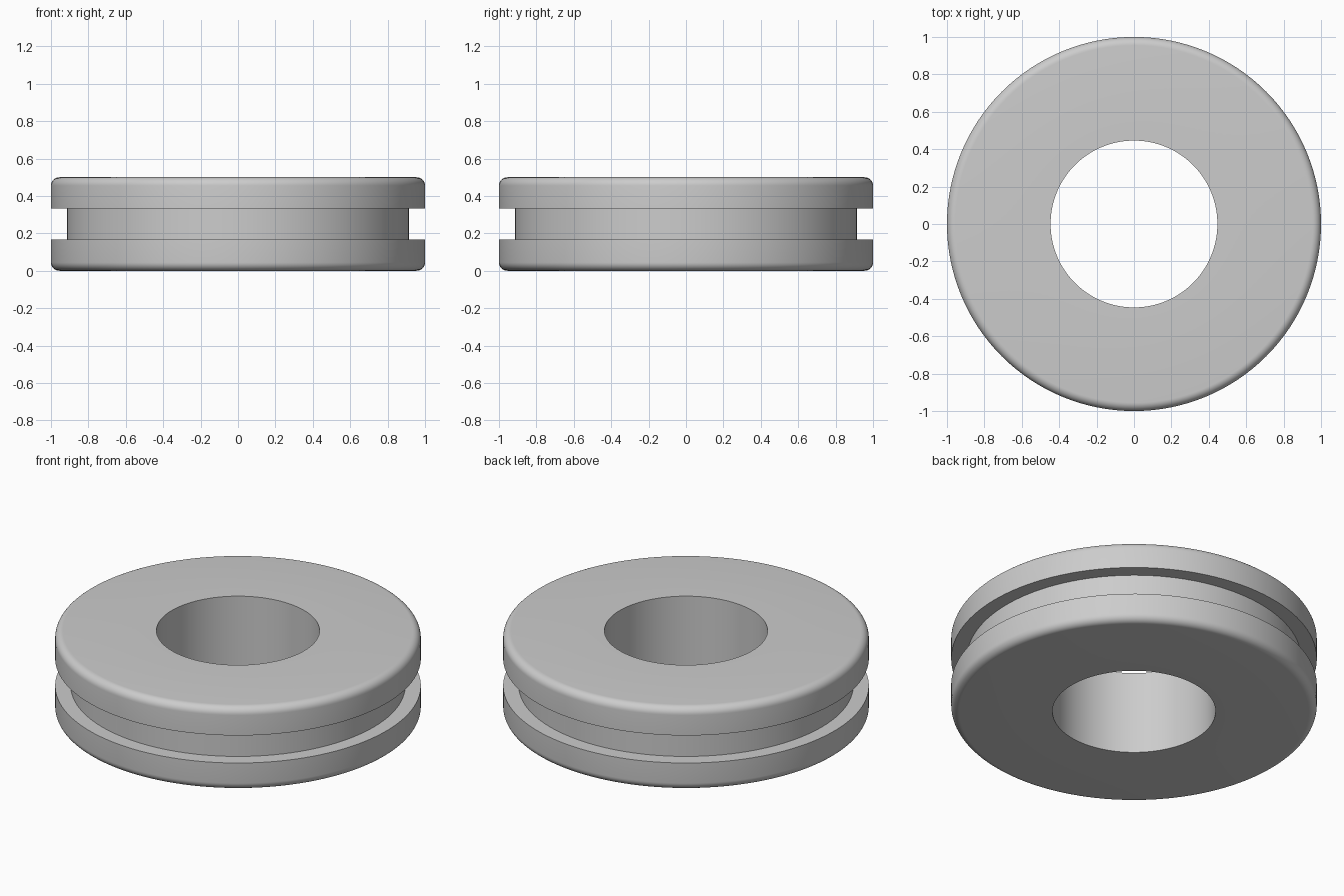
import bpy, bmesh, math

cube = bpy.data.objects.get("Cube")
if cube:
    bpy.data.objects.remove(cube, do_unlink=True)

SEGMENTS = 128
BORE, OUTER, GROOVE = 0.446, 1.0, 0.915
HEIGHT, GROOVE_LOW, GROOVE_HIGH = 0.5, 0.167, 0.333
ROUND, ROUND_STEPS = 0.045, 8

grey = bpy.data.materials.new("light_grey")
grey.use_nodes = True
colour = (0.604, 0.604, 0.604, 1)
grey.diffuse_color = colour
grey.node_tree.nodes["Principled BSDF"].inputs["Base Color"].default_value = colour


def rounded_corner(z, start):
    """Quarter arc on the outer rim, as (radius, height) points."""
    arc = []
    for i in range(ROUND_STEPS + 1):
        a = start + math.pi / 2 * i / ROUND_STEPS
        arc.append((OUTER - ROUND + ROUND * math.cos(a), z + ROUND * math.sin(a)))
    return arc


# Closed cross-section: bore, rounded flanges and the groove between them
profile = [(BORE, 0)]
profile += rounded_corner(ROUND, -math.pi / 2)
profile += [(OUTER, GROOVE_LOW), (GROOVE, GROOVE_LOW),
            (GROOVE, GROOVE_HIGH), (OUTER, GROOVE_HIGH)]
profile += rounded_corner(HEIGHT - ROUND, 0)
profile += [(BORE, HEIGHT)]

# Revolve the section around the z axis
bm = bmesh.new()
verts = [bm.verts.new((r, 0, z)) for r, z in profile]
edges = [bm.edges.new((v, verts[(i + 1) % len(verts)])) for i, v in enumerate(verts)]
bmesh.ops.spin(bm, geom=verts + edges, cent=(0, 0, 0), axis=(0, 0, 1),
               angle=math.tau, steps=SEGMENTS, use_merge=True)
bmesh.ops.remove_doubles(bm, verts=bm.verts, dist=0.0001)
bmesh.ops.recalc_face_normals(bm, faces=bm.faces)

mesh = bpy.data.meshes.new("grooved_ring")
bm.to_mesh(mesh)
bm.free()
mesh.materials.append(grey)
ring = bpy.data.objects.new("grooved_ring", mesh)
bpy.context.collection.objects.link(ring)

# Smooth the curved walls and keep the edges crisp
bpy.ops.object.select_all(action="DESELECT")
ring.select_set(True)
bpy.context.view_layer.objects.active = ring
bpy.ops.object.shade_smooth_by_angle(angle=math.radians(30))
